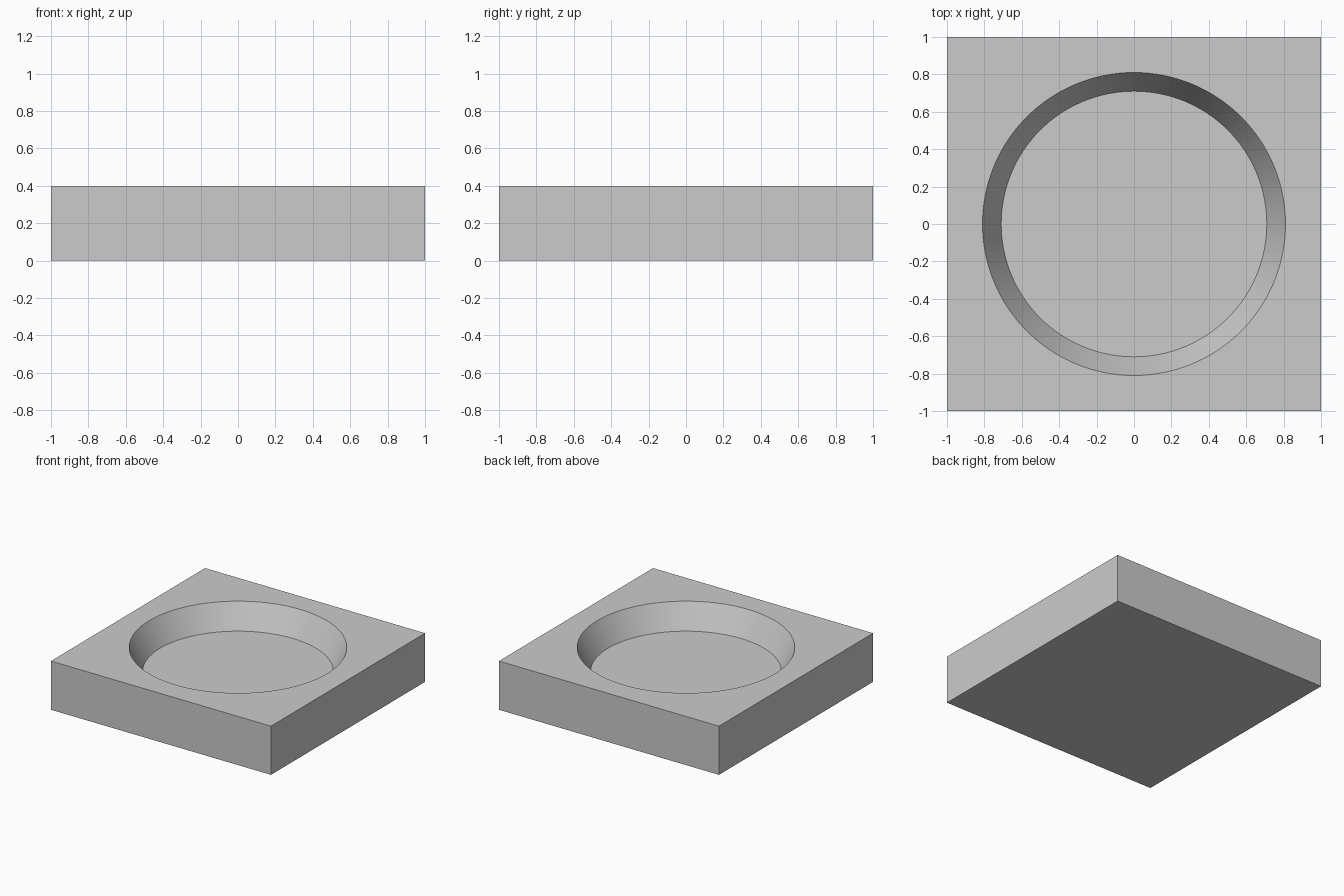
import bpy
import math

cube = bpy.data.objects.get("Cube")
if cube:
    bpy.data.objects.remove(cube, do_unlink=True)

HEIGHT = 0.4
FLOOR_Z = 0.2
FLOOR_RADIUS = 0.71
RIM_RADIUS = 0.81

# Plain grey material
grey = bpy.data.materials.new("light_grey")
grey.use_nodes = True
colour = (0.6, 0.6, 0.6, 1)
grey.diffuse_color = colour
grey.node_tree.nodes["Principled BSDF"].inputs["Base Color"].default_value = colour

# Square block
bpy.ops.mesh.primitive_cube_add(size=1, location=(0, 0, HEIGHT / 2))
block = bpy.context.object
block.name = "square_dish"
block.scale = (2, 2, HEIGHT)
bpy.ops.object.transform_apply(location=True, scale=True)
block.data.materials.append(grey)

# Tapered cutter, continued above the top by the depth of the recess
depth = HEIGHT - FLOOR_Z
bpy.ops.mesh.primitive_cone_add(
    vertices=128,
    radius1=FLOOR_RADIUS,
    radius2=2 * RIM_RADIUS - FLOOR_RADIUS,
    depth=2 * depth,
    location=(0, 0, HEIGHT),
)
cutter = bpy.context.object
cutter.name = "recess_cutter"
cutter.hide_render = True
cutter.data.materials.append(grey)

# Round recess with sloping wall
bpy.ops.object.select_all(action="DESELECT")
block.select_set(True)
bpy.context.view_layer.objects.active = block
cut = block.modifiers.new("recess", "BOOLEAN")
cut.operation = "DIFFERENCE"
cut.solver = "EXACT"
cut.object = cutter
bpy.ops.object.modifier_apply(modifier=cut.name)
bpy.data.objects.remove(cutter, do_unlink=True)
bpy.ops.object.shade_smooth_by_angle(angle=math.radians(30))
